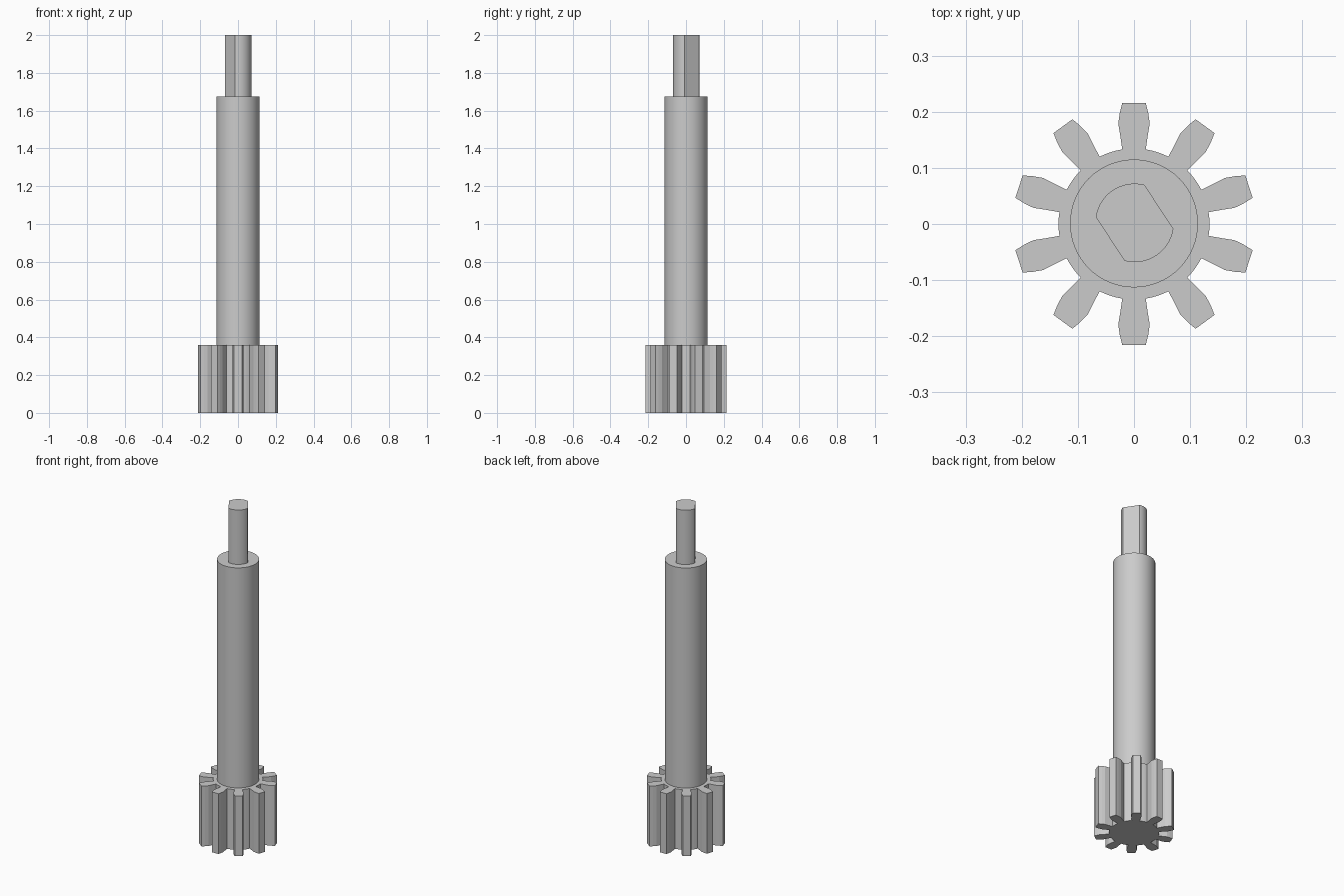
import bpy, bmesh, math

if "Cube" in bpy.data.objects:
    bpy.data.objects.remove(bpy.data.objects["Cube"])


def extrude_profile(name, points, z0, z1, bottom=True, smooth=None):
    """Straight extrusion of a counter-clockwise outline."""
    bm = bmesh.new()
    lo = [bm.verts.new((x, y, z0)) for x, y in points]
    hi = [bm.verts.new((x, y, z1)) for x, y in points]
    n = len(points)
    for i in range(n):
        j = (i + 1) % n
        bm.faces.new((lo[i], lo[j], hi[j], hi[i]))
    bm.faces.new(hi)
    if bottom:
        bm.faces.new(lo[::-1])
    mesh = bpy.data.meshes.new(name)
    bm.to_mesh(mesh)
    bm.free()
    obj = bpy.data.objects.new(name, mesh)
    bpy.context.collection.objects.link(obj)
    if smooth:
        bpy.ops.object.select_all(action='DESELECT')
        obj.select_set(True)
        bpy.context.view_layer.objects.active = obj
        bpy.ops.object.shade_smooth_by_angle(angle=math.radians(smooth))
    return obj


def arc(r, a0, a1, steps, cx=0, cy=0):
    return [(cx + r * math.cos(a0 + (a1 - a0) * i / steps),
             cy + r * math.sin(a0 + (a1 - a0) * i / steps)) for i in range(steps + 1)]


# Pinion: ten teeth with faceted flanks, joined by round roots
TEETH = 10
STEP = math.tau / TEETH
half_tooth = [(0.133, 0.021), (0.158, 0.0245), (0.179, 0.028), (0.197, 0.0255), (0.2155, 0.021)]
tooth = [(r, -w) for r, w in half_tooth] + [(r, w) for r, w in reversed(half_tooth)]
root_r = math.hypot(*half_tooth[0])
root_a = math.atan2(half_tooth[0][1], half_tooth[0][0])
outline = []
for k in range(TEETH):
    a = math.pi / 2 + k * STEP
    c, s = math.cos(a), math.sin(a)
    outline += [(c * x - s * y, s * x + c * y) for x, y in tooth]
    outline += arc(root_r, a + root_a, a + STEP - root_a, 4)[1:-1]
extrude_profile("pinion_gear", outline, 0, 0.36)

# Main round shaft
extrude_profile("main_shaft", arc(0.114, 0, math.tau, 64, 0, 0.001)[:-1],
                0.36, 1.675, bottom=False, smooth=30)

# Drive end with two parallel flats
flat_dir = math.radians(33.5)
half = math.acos(0.052 / 0.07)
drive = (arc(0.07, flat_dir + half, flat_dir + math.pi - half, 20, 0.001, 0.002)
         + arc(0.07, flat_dir + math.pi + half, flat_dir + math.tau - half, 20, 0.001, 0.002))
extrude_profile("drive_end", drive, 1.675, 2.0, bottom=False, smooth=30)
